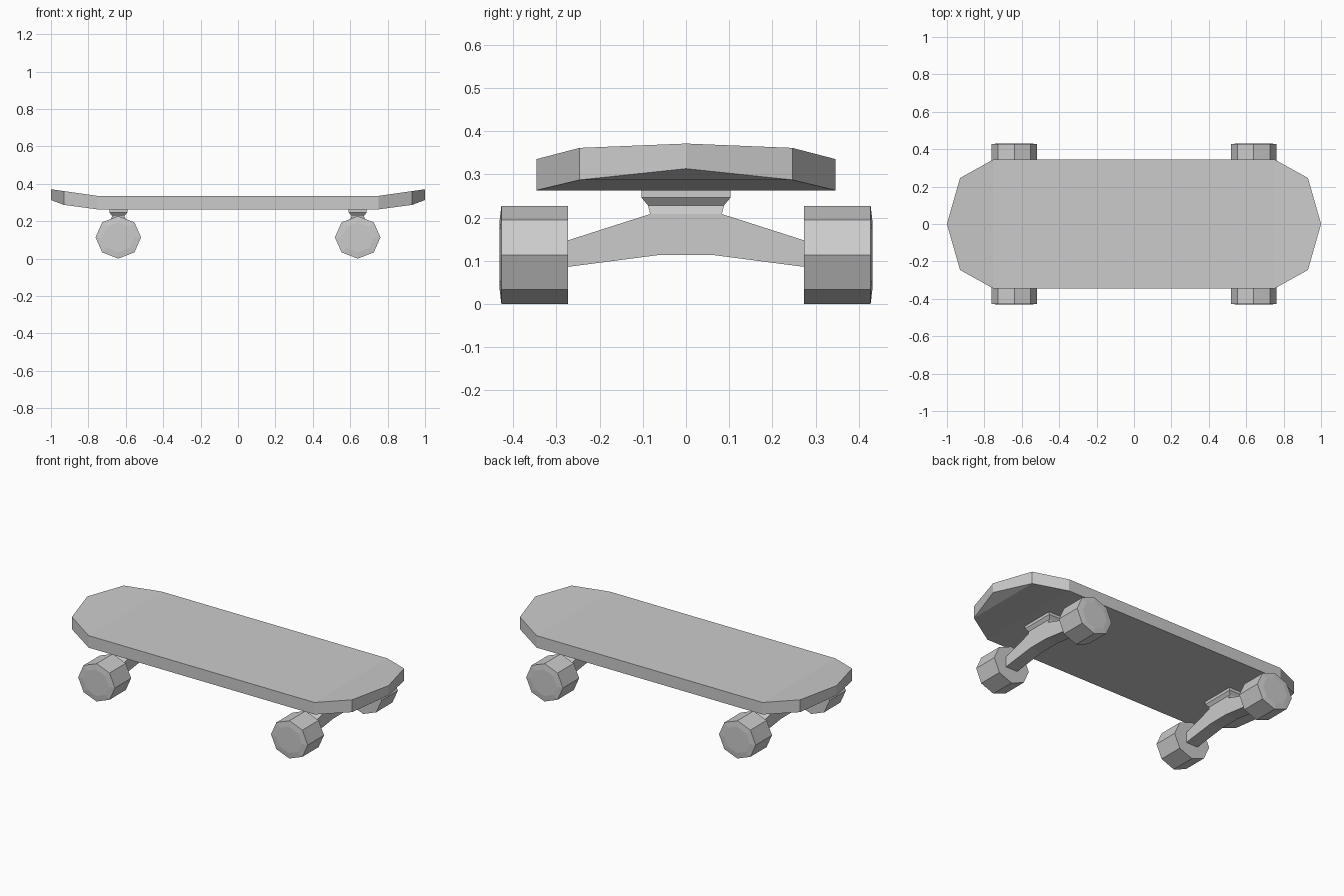
import bpy, bmesh
from math import cos, sin, pi

if "Cube" in bpy.data.objects:
    bpy.data.objects.remove(bpy.data.objects["Cube"])


def loft(name, rings, offset=(0, 0, 0)):
    """Skin a list of equal-sized rings and cap both ends."""
    bm = bmesh.new()
    loops = [[bm.verts.new(p) for p in ring] for ring in rings]
    n = len(rings[0])
    for a, b in zip(loops, loops[1:]):
        for i in range(n):
            j = (i + 1) % n
            bm.faces.new((a[i], a[j], b[j], b[i]))
    bm.faces.new(loops[0])
    bm.faces.new(loops[-1])
    bmesh.ops.remove_doubles(bm, verts=bm.verts, dist=1e-5)
    bmesh.ops.recalc_face_normals(bm, faces=bm.faces)
    mesh = bpy.data.meshes.new(name)
    bm.to_mesh(mesh)
    bm.free()
    obj = bpy.data.objects.new(name, mesh)
    obj.location = offset
    bpy.context.collection.objects.link(obj)
    return obj


# Deck: cross-sections along x, (x, half width, bottom z, top z), tips upturned
half = [(0.75, 0.346, 0.263, 0.335), (0.93, 0.246, 0.287, 0.361),
        (1.0, 0.0, 0.313, 0.371)]
stations = [(-x, w, b, t) for x, w, b, t in reversed(half)] + half


def deck():
    bm = bmesh.new()
    rows = []
    for x, w, b, t in stations:
        if w:
            rows.append([[bm.verts.new((x, s * w, z)) for s in (-1, 1)] for z in (b, t)])
        else:
            rows.append([[bm.verts.new((x, 0, z))] * 2 for z in (b, t)])

    def face(*vs):
        bm.faces.new(list(dict.fromkeys(vs)))

    for p, q in zip(rows, rows[1:]):
        for k in (0, 1):
            face(p[k][0], p[k][1], q[k][1], q[k][0])
            face(p[0][k], q[0][k], q[1][k], p[1][k])
    bmesh.ops.recalc_face_normals(bm, faces=bm.faces)
    mesh = bpy.data.meshes.new("deck")
    bm.to_mesh(mesh)
    bm.free()
    bpy.context.collection.objects.link(bpy.data.objects.new("deck", mesh))


deck()

# Truck hanger outline (y, z), right half, from bottom to top
right = [(0.065, 0.113), (0.28, 0.085), (0.28, 0.145), (0.083, 0.208)]
hanger = right + [(-y, z) for y, z in reversed(right)]
# Mount under the deck: (half x, half y, z)
mount = [(0.04, 0.083, 0.208), (0.033, 0.088, 0.228),
         (0.048, 0.103, 0.246), (0.048, 0.103, 0.268)]


def wheel_ring(y, scale):
    return [(0.122 * scale * cos(k * pi / 4), y, 0.1135 * scale * sin(k * pi / 4))
            for k in range(8)]


for end, sx in (("front", 1), ("rear", -1)):
    x = 0.64 * sx
    loft(end + "_truck_hanger", [[(d, y, z) for y, z in hanger] for d in (-0.04, 0.04)],
         (x, 0, 0))
    loft(end + "_truck_mount",
         [[(-a, -b, z), (a, -b, z), (a, b, z), (-a, b, z)] for a, b, z in mount],
         (x, 0, 0))
    # Eight-sided wheels with a slightly domed outer cap
    for side, sy in (("left", 1), ("right", -1)):
        loft(f"{end}_{side}_wheel",
             [wheel_ring(0.273 * sy, 1), wheel_ring(0.427 * sy, 1),
              wheel_ring(0.431 * sy, 0.7)], (x, 0, 0.1135))
